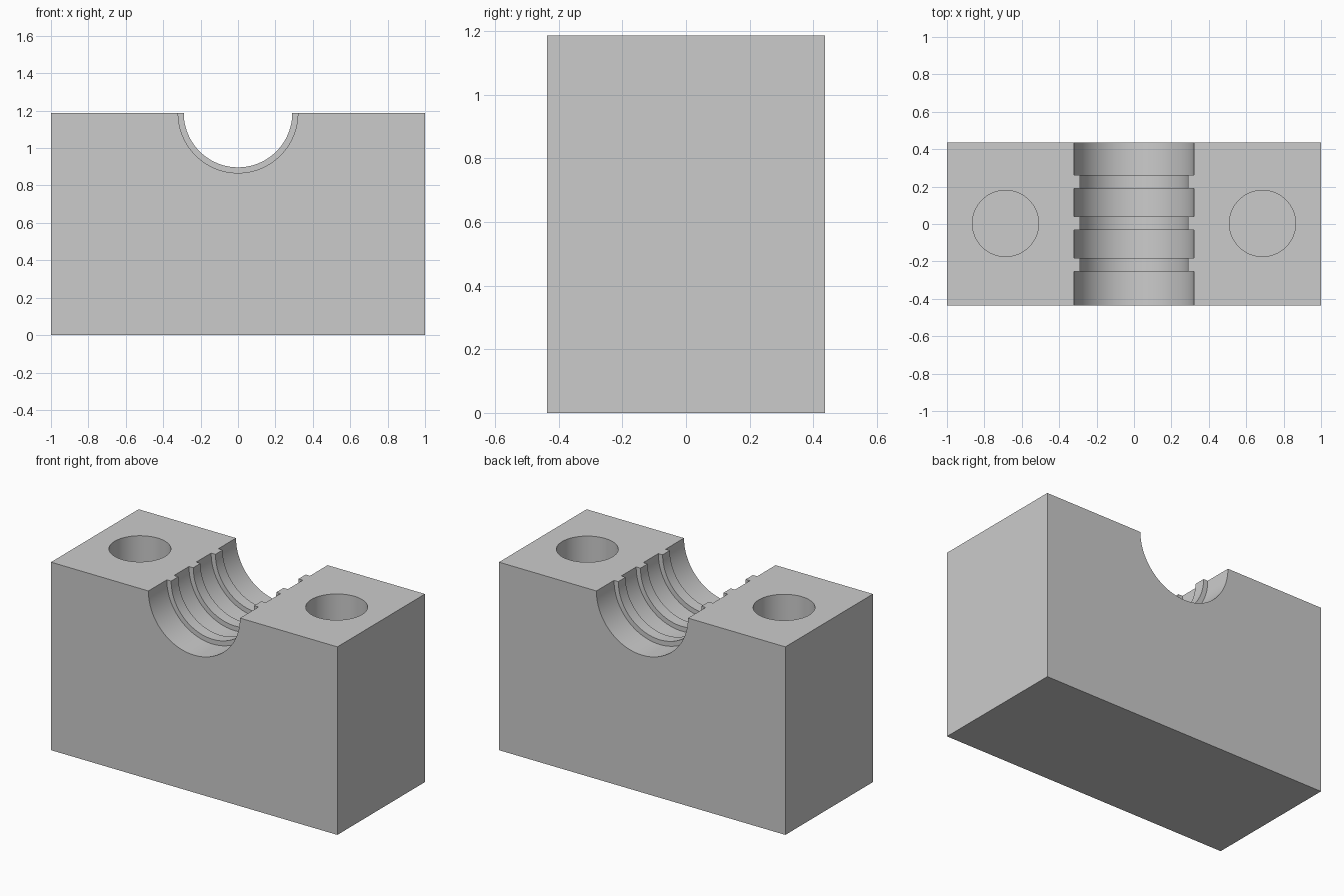
import bpy
import math

W, D, H = 2.0, 0.874, 1.187
BORE_R, RIB_R = 0.32, 0.29
HOLE_X, HOLE_R, HOLE_DEPTH = 0.687, 0.177, 0.8

if "Cube" in bpy.data.objects:
    bpy.data.objects.remove(bpy.data.objects["Cube"], do_unlink=True)

grey = bpy.data.materials.new("plain_grey")
grey.use_nodes = True
colour = (0.6, 0.6, 0.6, 1)
grey.diffuse_color = colour
grey.node_tree.nodes["Principled BSDF"].inputs["Base Color"].default_value = colour


def finish(name):
    obj = bpy.context.object
    obj.name = name
    obj.data.materials.append(grey)
    return obj


def cut(target, cutter):
    """Subtract the cutter from the target, then remove the cutter."""
    cutter.hide_render = True
    mod = target.modifiers.new("cut", 'BOOLEAN')
    mod.operation = 'DIFFERENCE'
    mod.solver = 'EXACT'
    mod.object = cutter
    bpy.context.view_layer.objects.active = target
    bpy.ops.object.modifier_apply(modifier=mod.name)
    bpy.data.objects.remove(cutter, do_unlink=True)


def lathe_cutter(profile, segments=96):
    """Revolve (y, radius) pairs around the bore axis and cap the ends."""
    verts, faces = [], []
    for y, r in profile:
        for i in range(segments):
            a = math.tau * i / segments
            verts.append((r * math.cos(a), y, H + r * math.sin(a)))
    for k in range(len(profile) - 1):
        for i in range(segments):
            j = (i + 1) % segments
            a, b = k * segments, (k + 1) * segments
            faces.append((a + i, a + j, b + j, b + i))
    faces.append(tuple(reversed(range(segments))))
    faces.append(tuple(range(len(verts) - segments, len(verts))))
    mesh = bpy.data.meshes.new("bore_cutter")
    mesh.from_pydata(verts, [], faces)
    mesh.materials.append(grey)
    obj = bpy.data.objects.new("bore_cutter", mesh)
    bpy.context.collection.objects.link(obj)
    bpy.context.view_layer.objects.active = obj
    bpy.ops.object.mode_set(mode='EDIT')
    bpy.ops.mesh.select_all(action='SELECT')
    bpy.ops.mesh.normals_make_consistent(inside=False)
    bpy.ops.object.mode_set(mode='OBJECT')
    return obj


# Main block
bpy.ops.mesh.primitive_cube_add(size=1, location=(0, 0, H / 2))
block = finish("clamp_block")
block.scale = (W, D, H)
bpy.ops.object.transform_apply(location=True, rotation=False, scale=True)

# Half-round bore with three narrow ribs
profile = [(-D, BORE_R)]
for centre in (-0.217, 0.004, 0.225):
    lo, hi = centre - 0.036, centre + 0.036
    profile += [(lo, BORE_R), (lo, RIB_R), (hi, RIB_R), (hi, BORE_R)]
profile.append((D, BORE_R))
cut(block, lathe_cutter(profile))

# Blind bolt holes on both sides
for side in (-1, 1):
    bpy.ops.mesh.primitive_cylinder_add(
        vertices=64, radius=HOLE_R, depth=HOLE_DEPTH * 2,
        location=(side * HOLE_X, 0.003, H))
    cut(block, finish("hole_cutter"))

# Smooth the round walls while keeping the edges crisp
bpy.ops.object.select_all(action='DESELECT')
block.select_set(True)
bpy.context.view_layer.objects.active = block
bpy.ops.object.shade_smooth_by_angle(angle=math.radians(30))
